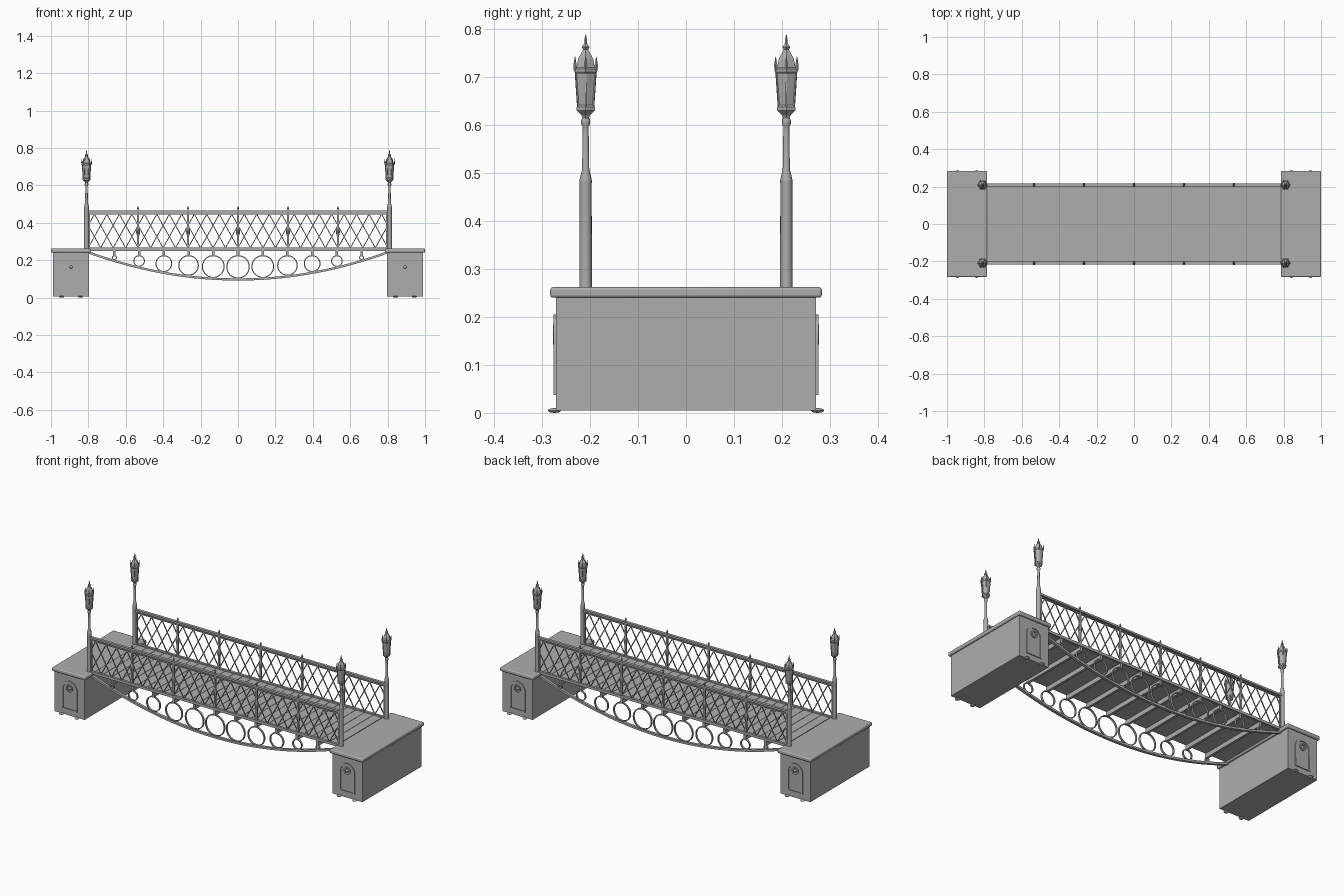
import bpy, bmesh, math
from mathutils import Matrix, Vector

if "Cube" in bpy.data.objects:
    bpy.data.objects.remove(bpy.data.objects["Cube"])

grey = bpy.data.materials.new("iron_and_stone_grey")
grey.diffuse_color = (0.42, 0.42, 0.42, 1)
grey.use_nodes = True
grey.node_tree.nodes["Principled BSDF"].inputs["Base Color"].default_value = grey.diffuse_color


def finish(bm, name, smooth=False, bevel=0):
    bmesh.ops.recalc_face_normals(bm, faces=bm.faces)
    me = bpy.data.meshes.new(name)
    bm.to_mesh(me)
    bm.free()
    me.materials.append(grey)
    ob = bpy.data.objects.new(name, me)
    bpy.context.collection.objects.link(ob)
    if bevel:
        m = ob.modifiers.new("bevel", 'BEVEL')
        m.width, m.segments = bevel, 3
    if smooth:
        bpy.context.view_layer.objects.active = ob
        ob.select_set(True)
        bpy.ops.object.shade_smooth_by_angle(angle=math.radians(40))
        ob.select_set(False)
    return ob


def box(bm, x0, x1, y0, y1, z0, z1):
    m = Matrix.Translation(((x0 + x1) / 2, (y0 + y1) / 2, (z0 + z1) / 2))
    bmesh.ops.create_cube(bm, size=1, matrix=m @ Matrix.Diagonal((x1 - x0, y1 - y0, z1 - z0, 1)))


def bar(bm, a, b, t):
    # square bar lying between two points in an xz plane
    a, b = Vector(a), Vector(b)
    d = b - a
    m = (Matrix.Translation((a + b) / 2) @ Matrix.Rotation(math.atan2(d.x, d.z), 4, 'Y')
         @ Matrix.Diagonal((t, t, d.length, 1)))
    bmesh.ops.create_cube(bm, size=1, matrix=m)


def band(bm, pts, y, t, w, closed=False):
    # rectangular strip swept along xz points: t in plane, w across y (half sizes)
    n, rows = len(pts), []
    for i, p in enumerate(pts):
        a = pts[i - 1] if (closed or i) else p
        b = pts[(i + 1) % n] if (closed or i < n - 1) else p
        d = Vector((b[0] - a[0], b[1] - a[1])).normalized()
        nx, nz = -d.y * t, d.x * t
        rows.append([bm.verts.new((p[0] + s * nx, y + u * w, p[1] + s * nz))
                     for s, u in ((1, 1), (1, -1), (-1, -1), (-1, 1))])
    for i in range(n if closed else n - 1):
        r, q = rows[i], rows[(i + 1) % n]
        for k in range(4):
            bm.faces.new((r[k], r[(k + 1) % 4], q[(k + 1) % 4], q[k]))
    if not closed:
        bm.faces.new(rows[0])
        bm.faces.new(rows[-1])


def lathe(bm, prof, x, y, sides):
    rows = [[bm.verts.new((x + r * math.cos(2 * math.pi * k / sides),
                           y + r * math.sin(2 * math.pi * k / sides), z))
             for k in range(sides)] for r, z in prof]
    for r, q in zip(rows, rows[1:]):
        for k in range(sides):
            j = (k + 1) % sides
            bm.faces.new((r[k], r[j], q[j], q[k]))
    bm.faces.new(rows[0])
    bm.faces.new(rows[-1])


def circle(cx, cz, r, n):
    return [(cx + r * math.cos(2 * math.pi * k / n), cz + r * math.sin(2 * math.pi * k / n))
            for k in range(n)]


RY = 0.209            # side frame position
PANEL = 0.267         # distance between railing posts


def arch_z(x):
    return 0.097 + 0.145 * (x / 0.8) ** 2


# stone abutments, caps, arched panels and small feet
for side, s in (("left", -1), ("right", 1)):
    bm = bmesh.new()
    box(bm, *sorted((s * 0.99, s * 0.797)), -0.271, 0.271, 0.005, 0.242)
    finish(bm, side + "_abutment")
    bm = bmesh.new()
    box(bm, *sorted((s * 1.0, s * 0.785)), -0.283, 0.283, 0.24, 0.262)
    finish(bm, side + "_abutment_cap", True, 0.006)

    bm = bmesh.new()
    feet = bmesh.new()
    c = s * 0.893
    for f in (-1, 1):
        pts = [(c + 0.045, 0.04)] + [(c + 0.045 * math.cos(a * math.pi / 16),
                                      0.155 + 0.045 * math.sin(a * math.pi / 16))
                                     for a in range(17)] + [(c - 0.045, 0.04)]
        band(bm, pts, f * 0.272, 0.005, 0.004, True)
        band(bm, circle(c, 0.163, 0.017, 16), f * 0.272, 0.004, 0.005, True)
        bmesh.ops.create_uvsphere(bm, u_segments=12, v_segments=8, radius=0.008,
                                  matrix=Matrix.Translation((c, f * 0.271, 0.163))
                                  @ Matrix.Diagonal((1, 0.7, 1, 1)))
        for dx in (-0.05, 0.05):
            bmesh.ops.create_uvsphere(feet, u_segments=12, v_segments=6, radius=0.014,
                                      matrix=Matrix.Translation((c + dx, f * 0.274, 0.005))
                                      @ Matrix.Diagonal((1, 1, 0.36, 1)))
    finish(bm, side + "_arched_panels", True)
    finish(feet, side + "_feet", True)

# deck slab with planks
bm = bmesh.new()
box(bm, -0.797, 0.797, -0.208, 0.208, 0.25, 0.257)
finish(bm, "deck_slab")
bm = bmesh.new()
N = 28
w = 1.57 / N
for i in range(N):
    x = -0.785 + i * w
    box(bm, x + 0.001, x + w - 0.001, -0.206, 0.206, 0.256, 0.261)
finish(bm, "deck_planks")

# cross beams under the deck
bm = bmesh.new()
beam_x = [k * PANEL / 2 * 0.99 for k in range(-5, 6)]
for x in beam_x:
    box(bm, x - 0.007, x + 0.007, -0.215, 0.215, 0.224, 0.251)
finish(bm, "cross_beams")

for side, s in (("front", -1), ("back", 1)):
    y = s * RY
    # curved lower chord
    bm = bmesh.new()
    band(bm, [(x, arch_z(x)) for x in (-0.8 + 1.6 * i / 48 for i in range(49))], y, 0.006, 0.008)
    finish(bm, side + "_lower_arch", True)
    # rings between deck and arch
    bm = bmesh.new()
    for x in beam_x:
        lo = arch_z(x) + 0.005
        r = (0.226 - lo) / 2
        band(bm, circle(x, lo + r, r - 0.002, 40), y, 0.0028, 0.005, True)
    finish(bm, side + "_rings", True)
    # horizontal rails
    bm = bmesh.new()
    box(bm, -0.805, 0.805, y - 0.008, y + 0.008, 0.454, 0.465)
    box(bm, -0.805, 0.805, y - 0.004, y + 0.004, 0.443, 0.449)
    box(bm, -0.805, 0.805, y - 0.007, y + 0.007, 0.253, 0.268)
    finish(bm, side + "_rails")
    # posts with spikes and centre ornaments
    bm = bmesh.new()
    for k in range(-3, 4):
        x = max(-0.797, min(0.797, k * PANEL))
        box(bm, x - 0.005, x + 0.005, y - 0.005, y + 0.005, 0.26, 0.458)
        if abs(k) < 3:
            lathe(bm, [(0.003, 0.46), (0.003, 0.472), (0.006, 0.477), (0.001, 0.488)], x, y, 8)
            lathe(bm, [(0.002, 0.32), (0.009, 0.34), (0.011, 0.352),
                       (0.009, 0.364), (0.002, 0.384)], x, y, 10)
    finish(bm, side + "_railing_posts")
    # crossed lattice bars, clipped at the ends
    bm = bmesh.new()
    p = PANEL / 4
    span, z0, h = 1.5 * p, 0.266, 0.18
    for k in range(-14, 13):
        xa = k * p
        t0 = max(0, (-0.797 - xa) / span)
        t1 = min(1, (0.797 - xa) / span)
        if t1 - t0 < 0.05:
            continue
        for m in (1, -1):
            bar(bm, (m * (xa + span * t0), y + m * 0.0015, z0 + h * t0),
                (m * (xa + span * t1), y + m * 0.0015, z0 + h * t1), 0.0045)
    finish(bm, side + "_lattice")

# lamp posts with six-sided lanterns
for sx in (-1, 1):
    for sy in (-1, 1):
        x, y = sx * 0.81, sy * RY
        tag = ("left" if sx < 0 else "right") + ("_front" if sy < 0 else "_back")
        bm = bmesh.new()
        lathe(bm, [(0.013, 0.26), (0.0125, 0.478), (0.013, 0.482), (0.0125, 0.487), (0.0075, 0.507),
                   (0.0062, 0.59), (0.0062, 0.597), (0.0095, 0.602), (0.0095, 0.61),
                   (0.006, 0.617)], x, y, 16)
        finish(bm, tag + "_lamp_post", True)
        bm = bmesh.new()
        lathe(bm, [(0.007, 0.612), (0.01, 0.62), (0.022, 0.63), (0.022, 0.637), (0.018, 0.641),
                   (0.0235, 0.706), (0.027, 0.71), (0.027, 0.716), (0.022, 0.72), (0.018, 0.738),
                   (0.009, 0.752), (0.006, 0.757), (0.0095, 0.762), (0.0055, 0.767),
                   (0.003, 0.77), (0.0035, 0.777), (0.0008, 0.788)], x, y, 6)
        # corner ribs and crown points
        for k in range(6):
            a = k * math.pi / 3
            cx, cy = math.cos(a), math.sin(a)
            lathe(bm, [(0.0028, 0.712), (0.0035, 0.725), (0.0006, 0.742)],
                  x + 0.0255 * cx, y + 0.0255 * cy, 5)
            b0 = Vector((x + 0.0185 * cx, y + 0.0185 * cy, 0.638))
            b1 = Vector((x + 0.024 * cx, y + 0.024 * cy, 0.71))
            d = b1 - b0
            bmesh.ops.create_cube(bm, size=1, matrix=Matrix.Translation((b0 + b1) / 2)
                                  @ d.to_track_quat('Z', 'Y').to_matrix().to_4x4()
                                  @ Matrix.Diagonal((0.003, 0.003, d.length, 1)))
        finish(bm, tag + "_lantern")
